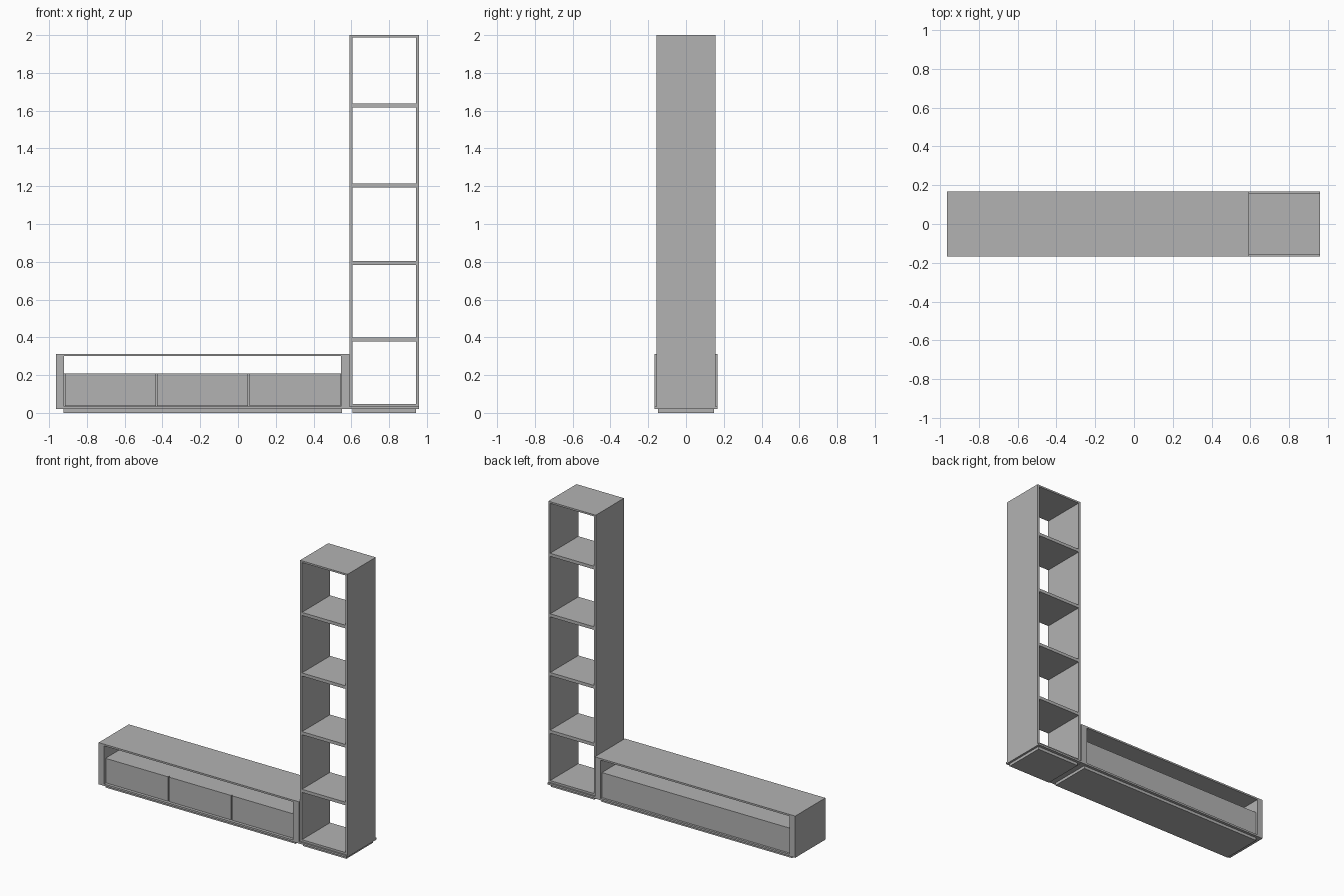
import bpy

cube = bpy.data.objects.get("Cube")
if cube:
    bpy.data.objects.remove(cube, do_unlink=True)

grey = bpy.data.materials.new("plain_grey")
grey.use_nodes = True
COLOUR = (0.45, 0.45, 0.45, 1)
grey.diffuse_color = COLOUR
grey.node_tree.nodes["Principled BSDF"].inputs["Base Color"].default_value = COLOUR


def box(name, x, y, z):
    """Flat-faced board spanning the given (low, high) ranges."""
    bpy.ops.mesh.primitive_cube_add(size=1, location=[(a + b) / 2 for a, b in (x, y, z)])
    ob = bpy.context.object
    ob.name = name
    ob.scale = [b - a for a, b in (x, y, z)]
    bpy.ops.object.transform_apply(location=False, rotation=False, scale=True)
    ob.data.materials.append(grey)
    return ob


LEFT, SPLIT, RIGHT = -0.963, 0.59, 0.958
BENCH_Y = (-0.167, 0.167)
TOWER_Y = (-0.156, 0.156)
PLINTH_Y = (-0.147, 0.147)
FLOOR = 0.033

# Recessed plinths and the base boards they carry
box("bench_plinth", (-0.925, 0.55), PLINTH_Y, (0, 0.02))
box("tower_plinth", (0.607, 0.943), PLINTH_Y, (0, 0.02))
box("bench_base", (LEFT, SPLIT - 0.001), BENCH_Y, (0.02, FLOOR))
box("tower_base", (SPLIT, RIGHT), BENCH_Y, (0.02, FLOOR))

# Low bench: thick ends, thin top
INNER = (-0.92, 0.545)
box("bench_right_end", (LEFT, INNER[0]), BENCH_Y, (FLOOR, 0.3))
box("bench_left_end", (INNER[1], SPLIT), BENCH_Y, (FLOOR, 0.3))
box("bench_top", (LEFT, SPLIT), BENCH_Y, (0.3, 0.312))

# Drawer case with three separate fronts
box("drawer_case", INNER, (-0.14, 0.152), (FLOOR, 0.208))
width = (INNER[1] - INNER[0]) / 3
for i in range(3):
    x = INNER[0] + i * width
    box(f"drawer_front_{i + 1}", (x + 0.003, x + width - 0.003),
        (-0.153, -0.14), (FLOOR + 0.004, 0.208))

# Tall open shelf tower
WALL = 0.015
box("tower_right_side", (SPLIT, SPLIT + WALL), TOWER_Y, (FLOOR, 2))
box("tower_left_side", (RIGHT - WALL, RIGHT), TOWER_Y, (FLOOR, 2))
levels = [(FLOOR, 0.047), (0.378, 0.4), (0.782, 0.804),
          (1.193, 1.215), (1.617, 1.639), (1.988, 2)]
for i, z in enumerate(levels):
    box(f"tower_shelf_{i + 1}", (SPLIT + WALL, RIGHT - WALL), TOWER_Y, z)
